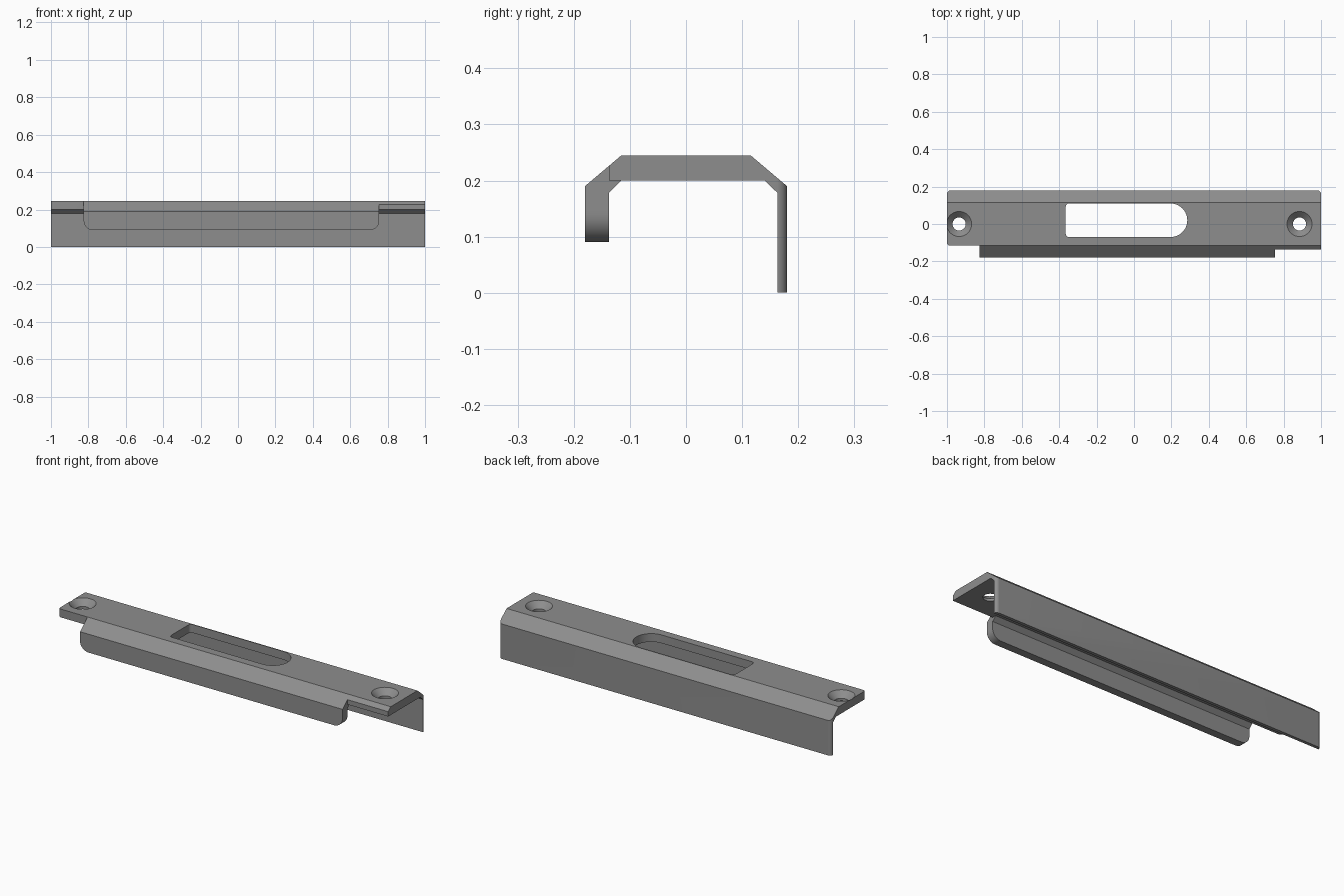
import bpy, bmesh, math

if "Cube" in bpy.data.objects:
    bpy.data.objects.remove(bpy.data.objects["Cube"])

steel = bpy.data.materials.new("grey steel")
steel.diffuse_color = (0.27, 0.27, 0.27, 1)
steel.use_nodes = True
steel.node_tree.nodes["Principled BSDF"].inputs["Base Color"].default_value = steel.diffuse_color


def prism(name, pts, place, a, b):
    """Extrude a 2D outline from a to b; place(u, v, w) gives the 3D position."""
    bm = bmesh.new()
    lo = [bm.verts.new(place(u, v, a)) for u, v in pts]
    hi = [bm.verts.new(place(u, v, b)) for u, v in pts]
    bm.faces.new(lo)
    bm.faces.new(hi)
    for i in range(len(pts)):
        j = (i + 1) % len(pts)
        bm.faces.new((lo[i], lo[j], hi[j], hi[i]))
    bmesh.ops.recalc_face_normals(bm, faces=bm.faces)
    return finish(name, bm)


def finish(name, bm):
    me = bpy.data.meshes.new(name)
    bm.to_mesh(me)
    bm.free()
    ob = bpy.data.objects.new(name, me)
    bpy.context.collection.objects.link(ob)
    return ob


def along_x(u, v, w): return (w, u, v)
def along_y(u, v, w): return (u, w, v)
def along_z(u, v, w): return (u, v, w)


def arc(cx, cy, r, start, end, n=8):
    return [(cx + r * math.cos(math.radians(start + (end - start) * i / n)),
             cy + r * math.sin(math.radians(start + (end - start) * i / n)))
            for i in range(n + 1)]


def box(name, x, y, z):
    return prism(name, [(x[0], y[0]), (x[1], y[0]), (x[1], y[1]), (x[0], y[1])],
                 along_z, *z)


def cut(ob, cutter, operation='DIFFERENCE'):
    mod = ob.modifiers.new("cut", 'BOOLEAN')
    mod.operation, mod.solver, mod.object = operation, 'EXACT', cutter
    bpy.context.view_layer.objects.active = ob
    bpy.ops.object.modifier_apply(modifier=mod.name)
    bpy.data.objects.remove(cutter)


# Folded channel: short front lip, flat top, long back flange
section = [(-.18, .09), (-.18, .19), (-.115, .245), (.115, .245), (.18, .19),
           (.18, 0), (.163, 0), (.163, .178), (.14, .2), (-.115, .2),
           (-.137, .178), (-.137, .09)]
plate = prism("strike_plate", section, along_x, -1, 1)

# Rounded back corners
r = .02
plan = ([(-1.0, -.3), (1.0, -.3)] + arc(1 - r, .18 - r, r, 0, 90)
        + arc(r - 1, .18 - r, r, 90, 180))
cut(plate, prism("plan", plan, along_z, -.1, .4), 'INTERSECT')

# Trim the lip at both ends, with rounded lower corners
for edge, side, front in ((-.825, -1, -.115), (.755, 1, -.137)):
    r = .05
    trim = [(edge + side * (x - r), z)
            for x, z in arc(0, .09 + r, r, 0, -90)]
    trim = ([(edge, .2)] + [(x, z) for x, z in
            [(edge + side * (px - r), pz) for px, pz in arc(0, .09 + r, r, 0, -90)]]
            + [(edge - side * r, -.1), (side * 1.2, -.1), (side * 1.2, .2)])
    cut(plate, prism("lip_trim", trim, along_y, -.3, -.1))
    cut(plate, box("fold_trim", sorted((edge, side * 1.2)), (-.3, front), (.15, .4)))

# Small rounding on the front left corner of the top
r = .015
corner = [(-1.1, -.2), (r - 1, -.2)] + arc(r - 1, r - .115, r, 270, 180) + [(-1.1, r - .115)]
cut(plate, prism("corner_trim", corner, along_z, .1, .4))

# Latch slot: round right end, small radii on the left
r = .018
slot = (arc(.195, .02, .09, -90, 90, 24) + arc(r - .365, .11 - r, r, 90, 180)
        + arc(r - .365, r - .07, r, 180, 270))
cut(plate, prism("slot", slot, along_z, .15, .4))

# Countersunk screw holes
for x in (-.935, .885):
    bm = bmesh.new()
    rings = []
    for rad, z in ((.035, .1), (.035, .213), (.072, .25)):
        rings.append([bm.verts.new((x + px, py, z))
                      for px, py in arc(0, 0, rad, 0, 360, 40)[:-1]])
    bm.faces.new(rings[0])
    bm.faces.new(rings[-1])
    for lo, hi in zip(rings, rings[1:]):
        for i in range(40):
            j = (i + 1) % 40
            bm.faces.new((lo[i], lo[j], hi[j], hi[i]))
    bmesh.ops.recalc_face_normals(bm, faces=bm.faces)
    cut(plate, finish("screw_hole", bm))

plate.data.materials.clear()
plate.data.materials.append(steel)
for f in plate.data.polygons:
    f.material_index = 0
bpy.context.view_layer.objects.active = plate
plate.select_set(True)
bpy.ops.object.shade_smooth_by_angle(angle=math.radians(30))
